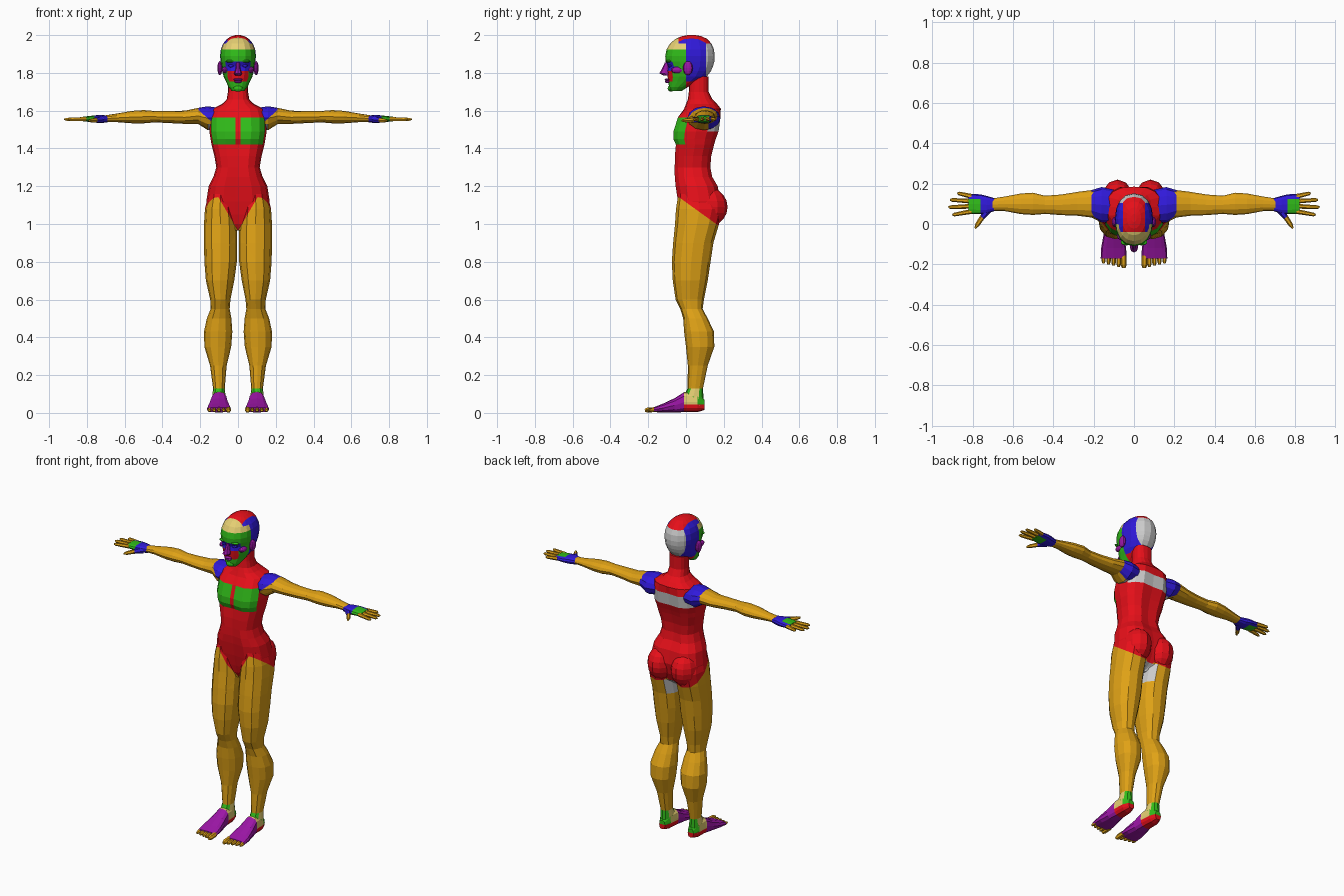
import bpy, bmesh
from math import sin, cos, pi, copysign
from mathutils import Vector, Matrix

PALETTE = {
    "red": (0.80, 0.005, 0.01), "gold": (0.74, 0.36, 0.008), "green": (0.03, 0.50, 0.01),
    "blue": (0.03, 0.01, 0.70), "purple": (0.33, 0.008, 0.38), "tan": (0.78, 0.62, 0.17), "grey": None}
MATS = {}
for key, rgb in PALETTE.items():
    MATS[key] = None
    if rgb:
        MATS[key] = bpy.data.materials.new(key)
        MATS[key].diffuse_color = (*rgb, 1)


def finish(bm, name, colour, cuts=(), mirror=False):
    """Slice colour borders into the mesh, paint faces, make the object."""
    for co, no in cuts:
        geom = bm.verts[:] + bm.edges[:] + bm.faces[:]
        bmesh.ops.bisect_plane(bm, geom=geom, dist=1e-4, plane_co=co, plane_no=no)
    bmesh.ops.recalc_face_normals(bm, faces=bm.faces[:])
    slots = []
    for f in bm.faces:
        c = colour if isinstance(colour, str) else colour(*f.calc_center_median())
        if c not in slots:
            slots.append(c)
        f.material_index = slots.index(c)
    me = bpy.data.meshes.new(name)
    for c in slots:
        me.materials.append(MATS[c])
    bm.to_mesh(me)
    bm.free()
    ob = bpy.data.objects.new(name, me)
    bpy.context.collection.objects.link(ob)
    if mirror:
        ob.modifiers.new("mirror", 'MIRROR').use_mirror_merge = False
    return ob


def ring(axis, t, a0, a1, b0, b1, n=12, p=1.0, groove=0.0):
    """Rounded cross-section between a0..a1 and b0..b1 at t along the axis."""
    pts = []
    for i in range(n):
        c, s = cos(2 * pi * i / n), sin(2 * pi * i / n)
        a = (a0 + a1) / 2 + (a1 - a0) / 2 * copysign(abs(c) ** p, c)
        b = (b0 + b1) / 2 + (b1 - b0) / 2 * copysign(abs(s) ** p, s)
        if abs(c) < 1e-6:
            b -= copysign(groove, s)
        pts.append({"x": (t, a, b), "y": (a, t, b), "z": (a, b, t)}[axis])
    return pts


def loft(name, rings, colour, cuts=(), mirror=False):
    bm = bmesh.new()
    loops = [[bm.verts.new(p) for p in r] for r in rings]
    n = len(loops[0])
    for lo, hi in zip(loops, loops[1:]):
        for i in range(n):
            j = (i + 1) % n
            bm.faces.new((lo[i], lo[j], hi[j], hi[i]))
    bm.faces.new(loops[0])
    bm.faces.new(loops[-1])
    return finish(bm, name, colour, cuts, mirror)


def tube(name, points, radii, colour, n=6):
    """Mirrored tapering tube through the points."""
    pts = [Vector(p) for p in points]
    q = (pts[-1] - pts[0]).to_track_quat('Z', 'Y')
    rings = [[p + q @ Vector((r * cos(2 * pi * i / n), r * sin(2 * pi * i / n), 0))
              for i in range(n)] for p, r in zip(pts, radii)]
    loft(name, rings, colour, mirror=True)


def ball(name, centre, size, colour, cuts=(), mirror=True, seg=10):
    bm = bmesh.new()
    m = Matrix.Translation(centre) @ Matrix.Diagonal((*size, 1))
    bmesh.ops.create_uvsphere(bm, u_segments=seg, v_segments=seg - 2, radius=1, matrix=m)
    finish(bm, name, colour, cuts, mirror)


# Border between torso suit and legs
SUIT_CUTS = [((0, 0, 0.965), (-1.7, 0, 1)), ((0, 0, 0.965), (1.7, 0, 1)), ((0, 0, 1.115), (0, 0.72, 1))]


def suit(x, y, z):
    if abs(x) < 0.05 and y > 0.04 and z < 1.0:
        return "grey"
    return "red" if z > min(1.115 - 0.72 * y, 0.965 + 1.7 * abs(x)) else "gold"


# Torso and neck
def torso_paint(x, y, z):
    if z < 1.2:
        return suit(x, y, z)
    if y < 0.01 and 1.42 < z < 1.565 and 0.012 < abs(x) < 0.135:
        return "green"
    if y > 0.11 and 1.49 < z < 1.56:
        return "grey"
    return "red"


torso = [(.965, .02, .0, .1), (1.0, .09, -.02, .15), (1.05, .155, -.035, .175), (1.12, .168, -.05, .19),
         (1.2, .155, -.062, .175), (1.25, .13, -.066, .145), (1.3, .115, -.066, .135), (1.36, .125, -.065, .14),
         (1.42, .14, -.06, .155), (1.45, .145, -.074, .165), (1.49, .152, -.074, .18), (1.565, .15, -.05, .19),
         (1.61, .135, -.01, .185), (1.635, .085, .0, .165), (1.66, .06, .01, .14), (1.7, .053, .015, .12),
         (1.78, .055, .02, .12)]
side_cuts = [((s * d, 0, 0), (1, 0, 0)) for s in (-1, 1) for d in (.012, .125)]
loft("torso", [ring("z", z, -w, w, f, b, 16, 0.8, 0.012 if z < 1.6 else 0) for z, w, f, b in torso],
     torso_paint, SUIT_CUTS + side_cuts)
ball("buttock", (.082, .115, 1.09), (.082, .105, .105), suit, SUIT_CUTS, seg=12)


# Legs down to the ankles
def leg_paint(x, y, z):
    if z > 0.9:
        return suit(x, y, z)
    if z < 0.13:
        return "green" if y < 0.03 or y > 0.075 else "tan"
    return "gold"


leg = [(1.16, .03, .155, -.04, .16), (1.08, .015, .175, -.053, .195), (1.0, .006, .18, -.058, .175),
       (.9, .005, .18, -.068, .145), (.8, .006, .178, -.075, .13), (.7, .02, .17, -.07, .115),
       (.6, .04, .147, -.055, .095), (.55, .044, .145, -.03, .088), (.5, .035, .165, -.015, .115),
       (.43, .03, .18, -.01, .148), (.35, .036, .178, .0, .15), (.25, .06, .148, .01, .115),
       (.13, .07, .132, .008, .09), (.09, .066, .136, -.012, .092), (.04, .066, .136, -.01, .095)]
loft("leg", [ring("z", *r, 12, 0.9) for r in leg], leg_paint, SUIT_CUTS, True)


# Feet and toes
def foot_paint(x, y, z):
    if y < -0.01:
        return "purple"
    if z < 0.045:
        return "red"
    return "green" if y > 0.07 else "tan"


foot = [(.097, .08, .12, .015, .07), (.06, .064, .138, .004, .11), (.0, .06, .14, .004, .112),
        (-.01, .058, .142, .004, .11), (-.06, .05, .152, .002, .078), (-.12, .039, .163, .002, .05),
        (-.17, .036, .165, .004, .03)]
loft("foot", [ring("y", *r, 12, 0.75) for r in foot], foot_paint, [((0, 0, .045), (0, 0, 1))], True)
for i in range(5):
    x, r = .051 + .025 * i, .015 if i == 0 else .011
    tip = -.218 + .006 * i
    tube(f"toe_{i + 1}", [(x, -.155, .018), (x, tip + .015, .015), (x, tip, .013)], (r, r, r * .6), "gold")


# Arms with shoulder caps
def arm_paint(x, y, z):
    if x < 0.205:
        if y > 0.12 or z > 1.55 + (x - 0.15) * 0.9:
            return "blue"
        if z < 1.535 and x < 0.17:
            return "grey"
    return "gold"


arm = [(.10, .09, 1.56, .08, .055), (.16, .095, 1.56, .088, .063), (.21, .1, 1.572, .068, .043),
       (.28, .1, 1.565, .059, .035), (.36, .095, 1.566, .051, .032), (.44, .095, 1.568, .045, .03),
       (.5, .1, 1.568, .055, .035), (.56, .1, 1.566, .051, .033), (.64, .1, 1.562, .036, .023),
       (.7, .096, 1.558, .031, .018)]
loft("arm", [ring("x", x, y - a, y + a, z - b, z + b, 12) for x, y, z, a, b in arm], arm_paint,
     [((.15, 0, 1.55), (-.9, 0, 1)), ((0, .12, 0), (0, 1, 0))], True)

# Hands and fingers
hand = [(.69, .096, .032, .018), (.73, .095, .044, .022), (.76, .098, .049, .019), (.82, .1, .049, .012)]
loft("hand", [ring("x", x, y - a, y + a, 1.556 - b, 1.556 + b, 12, 0.8) for x, y, a, b in hand],
     lambda x, y, z: "green" if x > .76 and y < .125 else "blue", [((0, .125, 0), (0, 1, 0))], True)
for i, (y0, x1, y1) in enumerate([(.062, .9, .045), (.088, .92, .083), (.113, .912, .12), (.137, .875, .153)]):
    a, b = Vector((.805, y0, 1.556)), Vector((x1, y1, 1.554))
    tube(f"finger_{i + 1}", [a, a.lerp(b, .5), a.lerp(b, .9), b], (.012, .0105, .009, .004), "gold")
tube("thumb_base", [(.72, .075, 1.553), (.752, .032, 1.55)], (.02, .013), "blue")
tube("thumb", [(.75, .036, 1.55), (.775, -.002, 1.548), (.787, -.022, 1.547)], (.013, .011, .005), "gold")


# Head painted in regions
def head_paint(x, y, z):
    ax = abs(x)
    if y > 0.105 and ax < 0.075 and z < 1.965:
        return "grey"
    if y > 0.0:
        return "red" if (z > 1.93 and ax < 0.055) or z < 1.765 else "blue"
    if z > 1.925:
        return "red" if y > -0.04 and ax < 0.055 else "blue" if y > -0.04 and z > 1.955 else "tan"
    if 1.81 < z < 1.86 and ax < 0.07 and y < -0.04:
        return "blue"
    if 1.755 < z < 1.81 and ax < 0.045 and y < -0.04:
        return "red"
    return "green"


head = [(1.703, .032, -.083, -.025), (1.725, .05, -.09, .01), (1.755, .064, -.094, .07), (1.78, .076, -.097, .11),
        (1.81, .084, -.1, .132), (1.835, .088, -.096, .143), (1.86, .092, -.108, .15), (1.89, .095, -.11, .152),
        (1.925, .091, -.103, .148), (1.955, .079, -.085, .135), (1.98, .058, -.056, .112), (1.994, .035, -.022, .082),
        (2.0, .012, .01, .05)]
head_cuts = [((0, y, 0), (0, 1, 0)) for y in (-.04, 0, .105)] + [((x, 0, 0), (1, 0, 0)) for x in (-.055, .055)]
loft("head", [ring("z", z, -w, w, f, b, 16, 0.9) for z, w, f, b in head], head_paint, head_cuts)

# Face details
nose = [(1.855, .009, -.112, -.085), (1.82, .013, -.128, -.085), (1.797, .021, -.142, -.085), (1.785, .016, -.118, -.085)]
loft("nose", [ring("z", z, -w, w, f, b, 8) for z, w, f, b in nose], "purple")
ball("lip_upper", (0, -.1, 1.764), (.026, .013, .007), "purple", mirror=False)
ball("lip_lower", (0, -.098, 1.753), (.022, .013, .007), "purple", mirror=False)
ball("chin", (0, -.08, 1.718), (.026, .017, .018), "green", mirror=False)
ball("brow", (.037, -.09, 1.862), (.03, .016, .008), "green")
ball("eye", (.036, -.084, 1.838), (.017, .013, .009), "blue")
ball("cheek", (.068, -.045, 1.815), (.018, .035, .017), "purple")
ball("ear", (.096, .01, 1.825), (.014, .026, .037), "purple")
